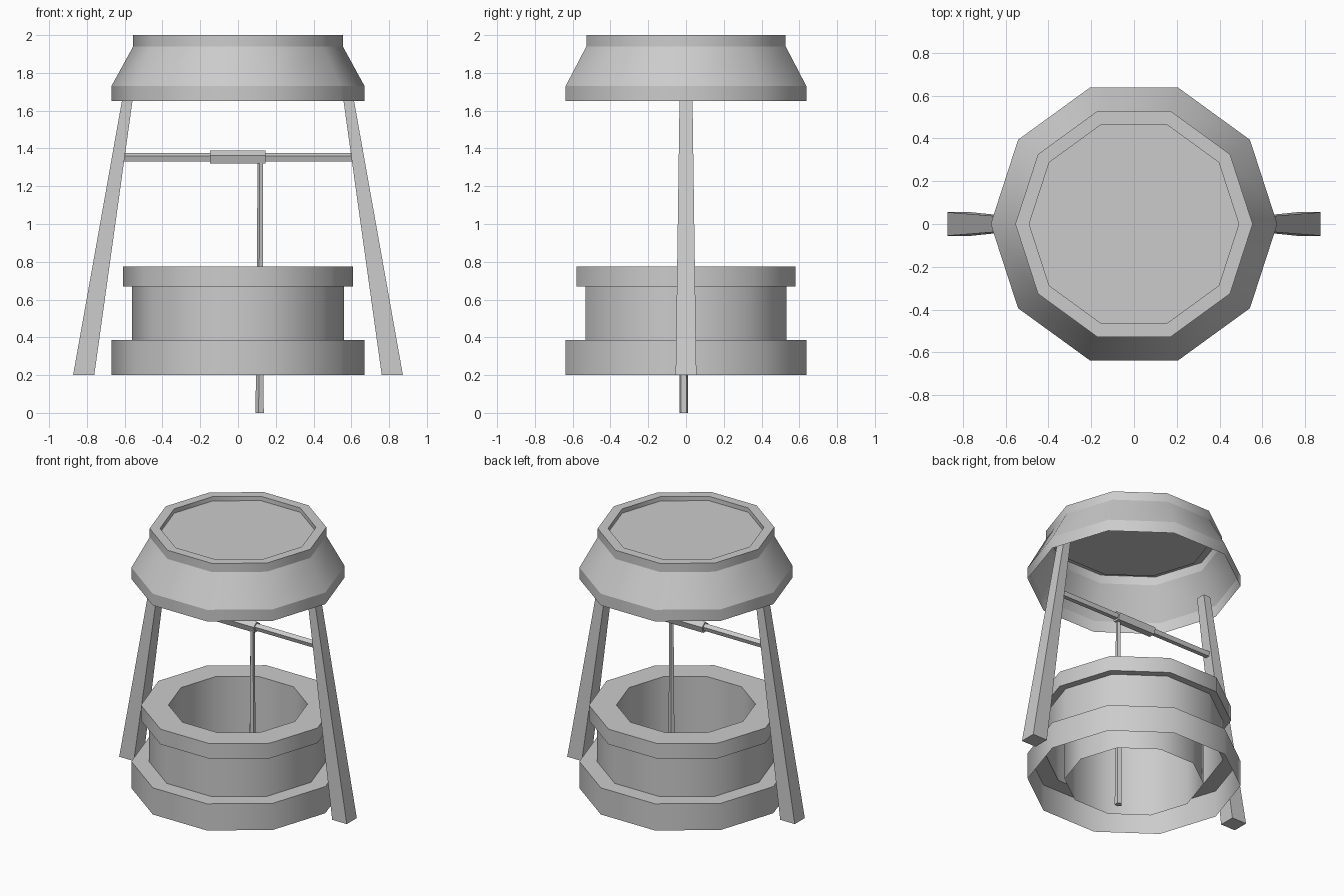
import bpy, bmesh, math
from mathutils import Vector

if "Cube" in bpy.data.objects:
    bpy.data.objects.remove(bpy.data.objects["Cube"])

SIDES = 10


def finish(bm, name):
    bmesh.ops.recalc_face_normals(bm, faces=bm.faces)
    me = bpy.data.meshes.new(name)
    bm.to_mesh(me)
    bm.free()
    ob = bpy.data.objects.new(name, me)
    bpy.context.collection.objects.link(ob)
    return ob


def lathe(name, profile, cap_end=False):
    """Revolve (radius, z) points into a decagonal shell, smooth around, sharp at each ring."""
    bm = bmesh.new()
    rings = []
    for r, z in profile:
        ring = [bm.verts.new((r * math.cos(2 * math.pi * i / SIDES),
                              r * math.sin(2 * math.pi * i / SIDES), z)) for i in range(SIDES)]
        rings.append(ring)
    for a, b in zip(rings, rings[1:]):
        for i in range(SIDES):
            j = (i + 1) % SIDES
            bm.faces.new((a[i], a[j], b[j], b[i])).smooth = True
    if cap_end:
        bm.faces.new(rings[-1])
    for e in bm.edges:
        if abs(e.verts[0].co.z - e.verts[1].co.z) < 1e-5:
            e.smooth = False
    ob = finish(bm, name)
    # an open shell needs its normals pointing outward at the first band
    f = ob.data.polygons[0]
    if f.normal.dot(Vector((f.center.x, f.center.y, 0))) < 0:
        ob.data.flip_normals()
    return ob


def rod(name, a, b, ra, rb, sides):
    """Low-poly rod from a to b with end radii ra and rb."""
    a, b = Vector(a), Vector(b)
    bm = bmesh.new()
    bmesh.ops.create_cone(bm, cap_ends=True, segments=sides, radius1=ra, radius2=rb,
                          depth=(b - a).length)
    ob = finish(bm, name)
    ob.rotation_euler = (b - a).to_track_quat('Z', 'Y').to_euler()
    ob.location = (a + b) / 2
    return ob


def leg(name, side):
    """Leaning tapered post with level ends."""
    bm = bmesh.new()
    bmesh.ops.create_cube(bm, size=2)
    for v in bm.verts:
        top = v.co.z > 0
        cx, hx, hy, z = (0.571, 0.026, 0.033, 1.75) if top else (0.817, 0.056, 0.055, 0.2)
        v.co = (side * (cx + hx * v.co.x), hy * v.co.y, z)
    return finish(bm, name)


# Well wall: stepped base, drum, rim and inner shaft, open underneath
lathe("well_wall", [(0.67, 0.2), (0.67, 0.385), (0.56, 0.385), (0.56, 0.67),
                    (0.61, 0.67), (0.61, 0.775), (0.437, 0.775), (0.437, 0.205)])

# Roof: open shell with a shallow recessed top
lathe("roof", [(0.67, 1.65), (0.67, 1.73), (0.555, 1.94), (0.555, 2.0),
               (0.49, 2.0), (0.49, 1.97)], cap_end=True)

# Posts
for s, n in ((-1, "left_post"), (1, "right_post")):
    leg(n, s)

# Winding axle, spool and hanging rope
rod("axle", (-0.61, 0, 1.352), (0.61, 0, 1.352), 0.025, 0.025, 5)
rod("spool", (-0.148, 0, 1.35), (0.145, 0, 1.35), 0.038, 0.038, 5)
rod("rope", (0.117, -0.012, 0), (0.119, -0.012, 1.34), 0.024, 0.015, 5)
